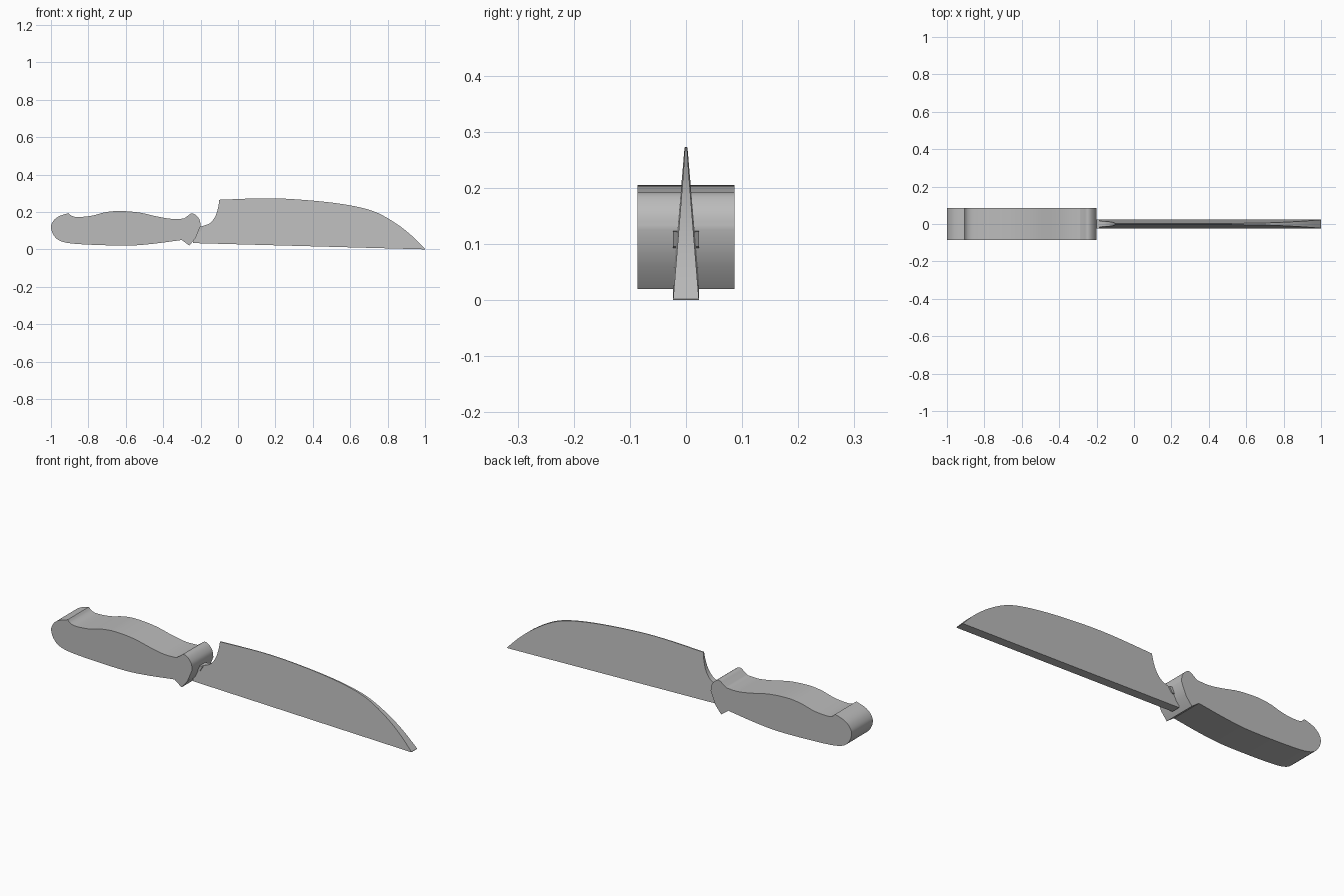
import bpy
import bmesh
from mathutils import Vector

cube = bpy.data.objects.get("Cube")
if cube:
    bpy.data.objects.remove(cube, do_unlink=True)

grey = bpy.data.materials.new("plain_grey")
grey.use_nodes = True
colour = (0.5, 0.5, 0.5, 1)
grey.diffuse_color = colour
grey.node_tree.nodes["Principled BSDF"].inputs["Base Color"].default_value = colour


def smooth_run(points, steps=4):
    """Catmull-Rom curve through the points, ends included."""
    p = [Vector(q) for q in points]
    p = [2 * p[0] - p[1]] + p + [2 * p[-1] - p[-2]]
    out = []
    for a, b, c, d in zip(p, p[1:], p[2:], p[3:]):
        for i in range(steps):
            t = i / steps
            out.append(0.5 * (2 * b + (c - a) * t + (2 * a - 5 * b + 4 * c - d) * t * t
                              + (3 * b - a - 3 * c + d) * t ** 3))
    return out + [p[-2]]


def build_slab(name, outline, half_width):
    """Extrude an x-z outline to both sides; half_width(x, z) gives the thickness."""
    bm = bmesh.new()
    front, back = [
        [bm.verts.new((x, side * half_width(x, z), z)) for x, z in outline]
        for side in (-1, 1)]
    bm.faces.new(front)
    bm.faces.new(back[::-1])
    n = len(outline)
    for i in range(n):
        j = (i + 1) % n
        bm.faces.new((front[i], back[i], back[j], front[j]))
    bmesh.ops.recalc_face_normals(bm, faces=bm.faces)
    mesh = bpy.data.meshes.new(name)
    bm.to_mesh(mesh)
    bm.free()
    mesh.materials.append(grey)
    obj = bpy.data.objects.new(name, mesh)
    bpy.context.collection.objects.link(obj)
    bpy.ops.object.select_all(action="DESELECT")
    obj.select_set(True)
    bpy.context.view_layer.objects.active = obj
    bpy.ops.object.shade_smooth_by_angle(angle=0.6)


# Handle: belly, finger guard, grip and rounded butt
guard = smooth_run([(-.2, .125), (-.205, .157), (-.225, .183), (-.248, .192),
                    (-.27, .178), (-.29, .164)])
grip = smooth_run([(-.29, .164), (-.355, .163), (-.43, .175), (-.53, .197),
                   (-.635, .205), (-.71, .198), (-.785, .179), (-.86, .173),
                   (-.89, .18), (-.906, .194)])
butt = smooth_run([(-.906, .194), (-.955, .178), (-.985, .155), (-1, .12),
                   (-.985, .075), (-.945, .043), (-.85, .028), (-.61, .02),
                   (-.47, .028), (-.3, .05)])
handle = guard + grip[1:] + butt[1:] + [Vector((-.26, .02)), Vector((-.227, .06))]
build_slab("handle", handle, lambda x, z: 0.086)


# Blade: wedge with a wide flat spine below and a thin edge above
def spine(x):
    return 0.027 * (1 - x)


def blade_half_width(x, z):
    return 0.023 - 0.084 * (z - spine(x))


heel = smooth_run([(-.24, .11), (-.195, .123), (-.15, .14), (-.122, .175),
                   (-.107, .22), (-.1, .265)])
edge = smooth_run([(-.1, .265), (.13, .273), (.3, .268), (.5, .25), (.65, .225),
                   (.75, .193), (.85, .135), (.93, .072), (1, .002)])
blade = [Vector((-.24, spine(-.24)))] + heel + edge[1:] + [Vector((1, 0))]
build_slab("blade", blade, blade_half_width)

# Tang stub where the blade enters the handle
stub = [(-.23, .125), (-.185, .122), (-.2, .095), (-.23, .09)]
build_slab("tang_stub", stub, lambda x, z: 0.023)
